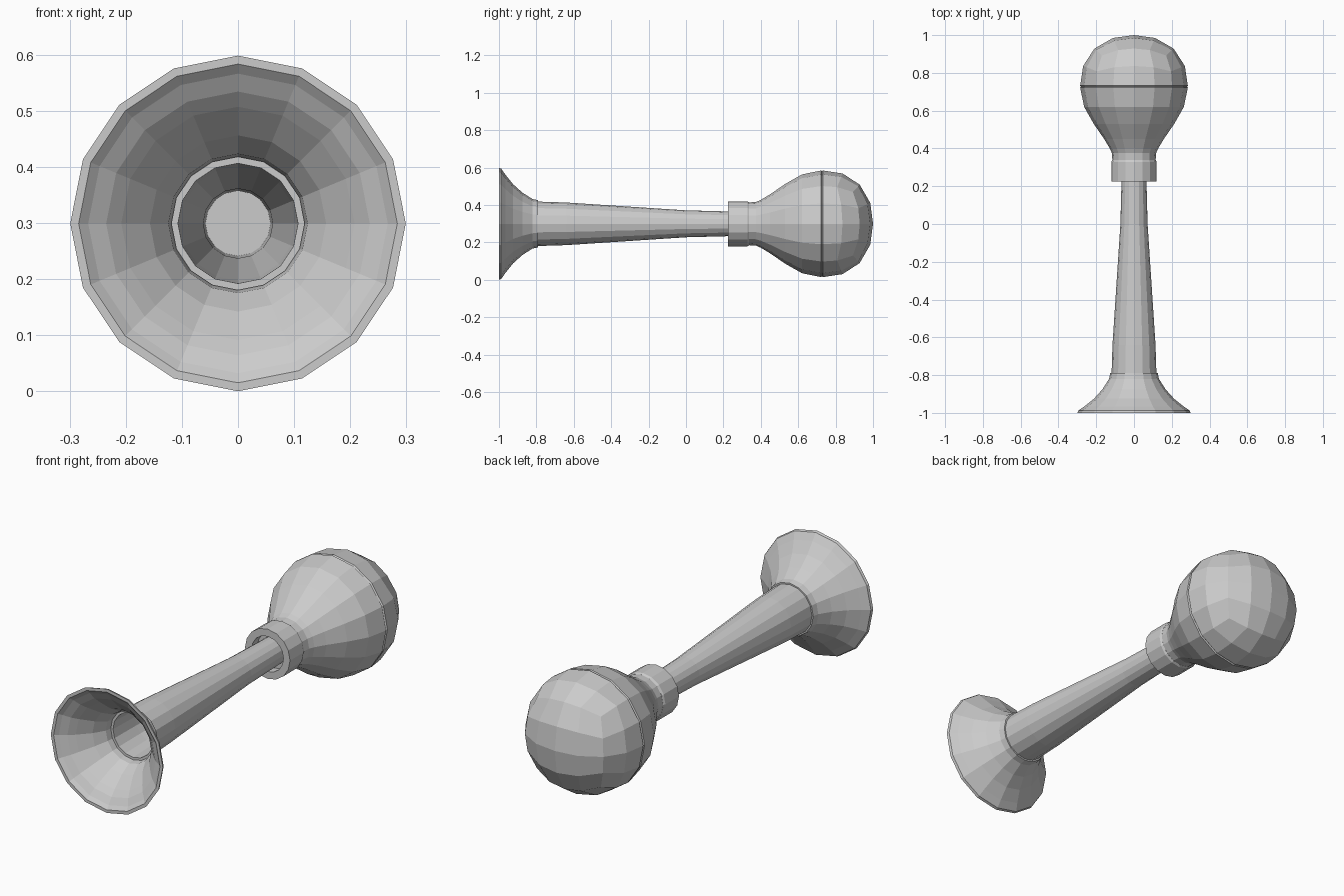
import bpy, bmesh
from math import sin, cos, tan, pi

cube = bpy.data.objects.get("Cube")
if cube:
    bpy.data.objects.remove(cube, do_unlink=True)

SIDES = 16
AXIS_Z = 0.299

grey = bpy.data.materials.new("plain_grey")
grey.use_nodes = True
colour = (0.6, 0.6, 0.6, 1)
grey.diffuse_color = colour
grey.node_tree.nodes["Principled BSDF"].inputs["Base Color"].default_value = colour


def lathe(bm, profile, closed=False):
    """Spin (y, radius) points round the long axis."""
    rings = []
    for y, r in profile:
        if r == 0:
            rings.append([bm.verts.new((0, y, AXIS_Z))] * SIDES)
        else:
            rings.append([bm.verts.new((r * sin(2 * pi * k / SIDES), y,
                                        AXIS_Z + r * cos(2 * pi * k / SIDES)))
                          for k in range(SIDES)])
    pairs = list(zip(rings, rings[1:]))
    if closed:
        pairs.append((rings[-1], rings[0]))
    for a, b in pairs:
        for k in range(SIDES):
            n = (k + 1) % SIDES
            bm.faces.new(dict.fromkeys((a[k], a[n], b[n], b[k])))


def finish(bm, name):
    bmesh.ops.remove_doubles(bm, verts=bm.verts, dist=0.0008)
    bmesh.ops.recalc_face_normals(bm, faces=bm.faces)
    mesh = bpy.data.meshes.new(name)
    bm.to_mesh(mesh)
    bm.free()
    mesh.materials.append(grey)
    obj = bpy.data.objects.new(name, mesh)
    bpy.context.collection.objects.link(obj)


def turned_part(name, profile, closed=True):
    bm = bmesh.new()
    lathe(bm, profile, closed)
    finish(bm, name)


# Flared bell with a thin wall and flat lip
turned_part("bell", [
    (-1, 0.299), (-0.988, 0.295), (-0.965, 0.262), (-0.925, 0.212),
    (-0.875, 0.167), (-0.82, 0.132), (-0.79, 0.126),
    (-0.79, 0.119), (-0.83, 0.124), (-0.885, 0.157), (-0.94, 0.208),
    (-0.965, 0.235), (-0.985, 0.267), (-1, 0.284)])

# Hollow tapering tube
turned_part("tube", [
    (-0.8, 0.119), (-0.64, 0.114), (0, 0.072), (0.27, 0.065),
    (0.27, 0.058), (0, 0.062), (-0.64, 0.102), (-0.8, 0.107)])

# Collar gripping the tube
turned_part("collar", [
    (0.225, 0.12), (0.328, 0.12), (0.338, 0.115), (0.338, 0.085), (0.225, 0.085)])


# Squeeze bulb: turned front half, rounded quad grid for the back half
def dome_point(u, v, w):
    r = (u * u + v * v) ** 0.5
    p = 2.25
    n = (r ** p + w ** p) ** (1 / p)
    return (0.285 * u / n, 0.732 + 0.268 * w / n, AXIS_Z + 0.285 * v / n)


bm = bmesh.new()
lathe(bm, [(0.27, 0), (0.27, 0.1), (0.33, 0.114), (0.375, 0.117), (0.4, 0.128),
           (0.45, 0.158), (0.53, 0.213), (0.62, 0.264), (0.722, 0.285),
           (0.727, 0.28), (0.732, 0.285)])
steps = [tan(i * pi / 8) for i in range(-2, 3)]


def patch(us, ws, place):
    grid = [[bm.verts.new(place(u, w)) for w in ws] for u in us]
    for a, b in zip(grid, grid[1:]):
        for j in range(len(ws) - 1):
            bm.faces.new((a[j], b[j], b[j + 1], a[j + 1]))


patch(steps, steps, lambda u, v: dome_point(u, v, 1))
for s in (-1, 1):
    patch(steps, steps[2:], lambda u, w: dome_point(u, s, w))
    patch(steps, steps[2:], lambda u, w: dome_point(s, u, w))
finish(bm, "bulb")
